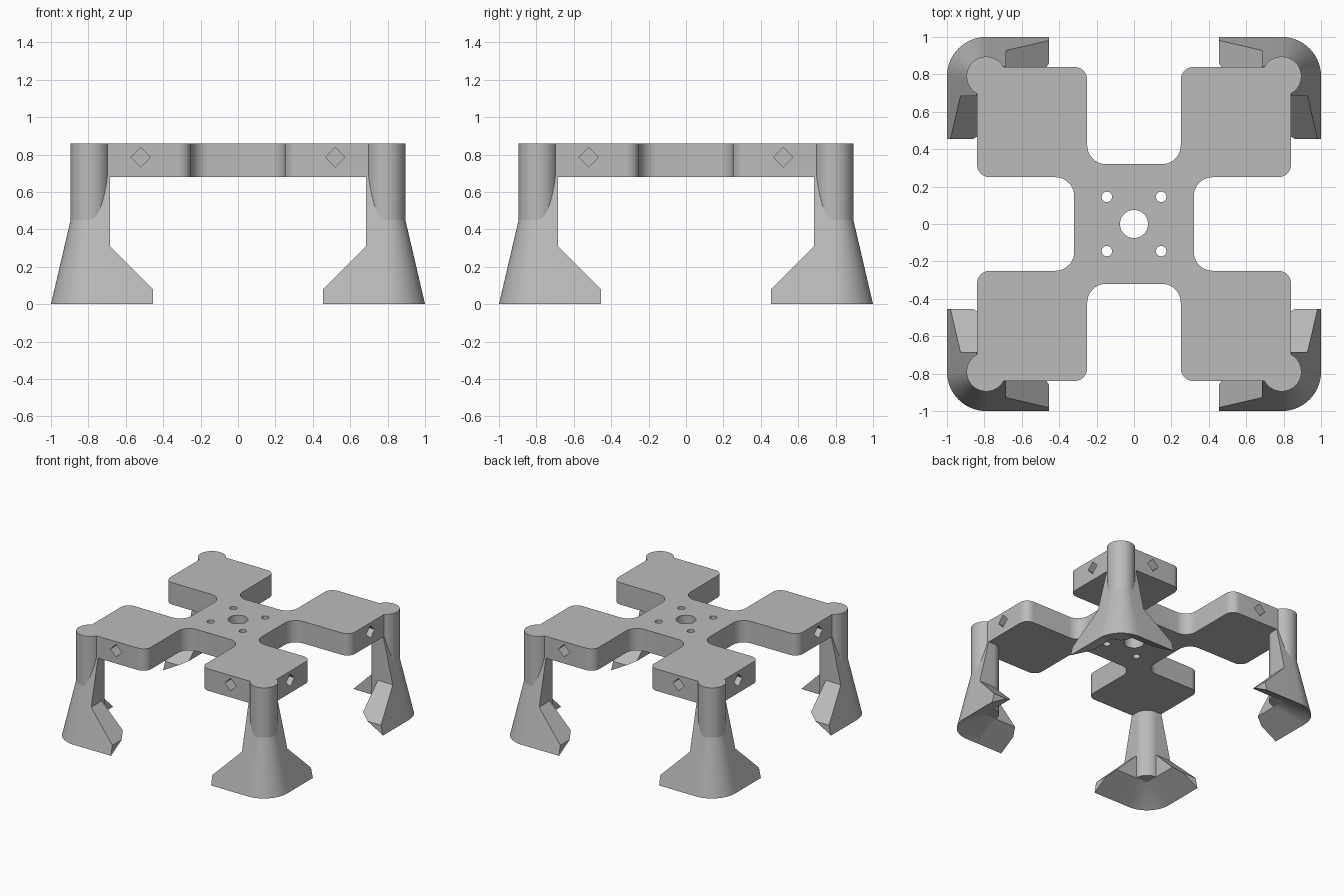
import bpy, bmesh
from math import pi, radians, sin, cos
from mathutils import Matrix

if "Cube" in bpy.data.objects:
    bpy.data.objects.remove(bpy.data.objects["Cube"])

grey = bpy.data.materials.new("plain_grey")
grey.use_nodes = True
grey.diffuse_color = (0.5, 0.5, 0.5, 1)
grey.node_tree.nodes["Principled BSDF"].inputs["Base Color"].default_value = (0.5, 0.5, 0.5, 1)

PLATE_LOW, PLATE_TOP = 0.68, 0.86
AXIS, POST_R = 0.79, 0.105       # post axis offset and radius
FOOT_R, APEX = 0.21, 0.12        # foot corner radius, height of the hollow underside
FLARE = (FOOT_R - POST_R) / 0.45  # slope of the outer foot walls
CORNERS = [Matrix.Rotation(i * pi / 2, 4, 'Z') for i in range(4)]


def make(name, bm):
    """Turn a bmesh into a grey object."""
    bmesh.ops.recalc_face_normals(bm, faces=bm.faces)
    mesh = bpy.data.meshes.new(name)
    bm.to_mesh(mesh)
    bm.free()
    obj = bpy.data.objects.new(name, mesh)
    bpy.context.collection.objects.link(obj)
    mesh.materials.append(grey)
    return obj


def smooth(obj):
    bpy.ops.object.select_all(action='DESELECT')
    obj.select_set(True)
    bpy.context.view_layer.objects.active = obj
    bpy.ops.object.shade_smooth_by_angle(angle=radians(25))


def cylinder(bm, radius, depth, matrix, sides=32):
    bmesh.ops.create_cone(bm, cap_ends=True, segments=sides, radius1=radius,
                          radius2=radius, depth=depth, matrix=matrix)


# Plate: four square pads joined by a centre, with rounded corners
bm = bmesh.new()
quadrant = [(0.32, 0.25), (0.84, 0.25), (0.84, 0.84), (0.25, 0.84), (0.25, 0.32)]
radii = [0.1, 0.07, 0, 0.07, 0.1]
verts = []
for turn in CORNERS:
    verts += [bm.verts.new(turn @ Matrix.Translation((x, y, PLATE_LOW)).translation)
              for x, y in quadrant]
bm.faces.new(verts)
for radius in (0.1, 0.07):
    chosen = [v for i, v in enumerate(verts) if radii[i % 5] == radius]
    bmesh.ops.bevel(bm, geom=chosen, offset=radius, segments=10, profile=0.5,
                    affect='VERTICES')
grown = bmesh.ops.extrude_face_region(bm, geom=bm.faces[:])
bmesh.ops.translate(bm, vec=(0, 0, PLATE_TOP - PLATE_LOW),
                    verts=[g for g in grown["geom"] if isinstance(g, bmesh.types.BMVert)])
plate = make("plate", bm)

# Holes: centre bore, four screw holes, a pair of diamond sockets per pad
bm = bmesh.new()
cylinder(bm, 0.075, 1, Matrix.Translation((0, 0, 0.8)), 48)
for turn in CORNERS:
    cylinder(bm, 0.028, 1, turn @ Matrix.Translation((0.145, 0.145, 0.8)), 24)
    for side in (-0.52, 0.52):
        socket = Matrix.Translation((0.84, side, 0.785)) @ Matrix.Rotation(pi / 2, 4, 'Y')
        cylinder(bm, 0.052, 0.4, turn @ socket, 4)
cutter = make("hole_cutter", bm)
cutter.hide_render = True
cut = plate.modifiers.new("holes", 'BOOLEAN')
cut.operation, cut.solver, cut.object = 'DIFFERENCE', 'EXACT', cutter
bpy.ops.object.select_all(action='DESELECT')
plate.select_set(True)
bpy.context.view_layer.objects.active = plate
bpy.ops.object.modifier_apply(modifier=cut.name)
bpy.data.objects.remove(cutter)
smooth(plate)


def section(height):
    """Foot cross-section as (outward offset, z), cut off at a height."""
    inner = max(0, FOOT_R * (1 - height / APEX))
    return [(inner, min(APEX, height)), (FOOT_R, 0),
            (FOOT_R - FLARE * height, height), (inner, height)]


def foot_rings():
    """Sections from one wing tip, round the corner, to the other tip."""
    wing = [(0.455, 0.08), (0.495, APEX), (0.685, 0.31), (0.685, PLATE_LOW)]
    rings = [[(x, AXIS + d, z) for d, z in section(h)] for x, h in wing]
    steps = 16
    for i in range(steps + 1):
        a = pi / 2 * (1 - i / steps)
        rings.append([(AXIS + d * cos(a), AXIS + d * sin(a), z)
                      for d, z in section(PLATE_LOW)])
    rings += [[(AXIS + d, y, z) for d, z in section(h)] for y, h in reversed(wing)]
    return rings


# Legs: flared corner foot with two wings, and a round post
for name, turn in zip(("back_left", "back_right", "front_right", "front_left"), CORNERS):
    bm = bmesh.new()
    rings = [[bm.verts.new(p) for p in ring] for ring in foot_rings()]
    for a, b in zip(rings, rings[1:]):
        for i in range(4):
            j = (i + 1) % 4
            bm.faces.new((a[i], a[j], b[j], b[i]))
    bm.faces.new(rings[0])
    bm.faces.new(rings[-1])
    bmesh.ops.remove_doubles(bm, verts=bm.verts, dist=0.0001)
    bmesh.ops.dissolve_degenerate(bm, edges=bm.edges, dist=0.0001)
    bm.transform(turn)
    smooth(make(name + "_foot", bm))

    bm = bmesh.new()
    middle = (PLATE_TOP + APEX) / 2
    cylinder(bm, POST_R, PLATE_TOP - APEX, turn @ Matrix.Translation((AXIS, AXIS, middle)), 64)
    smooth(make(name + "_post", bm))
